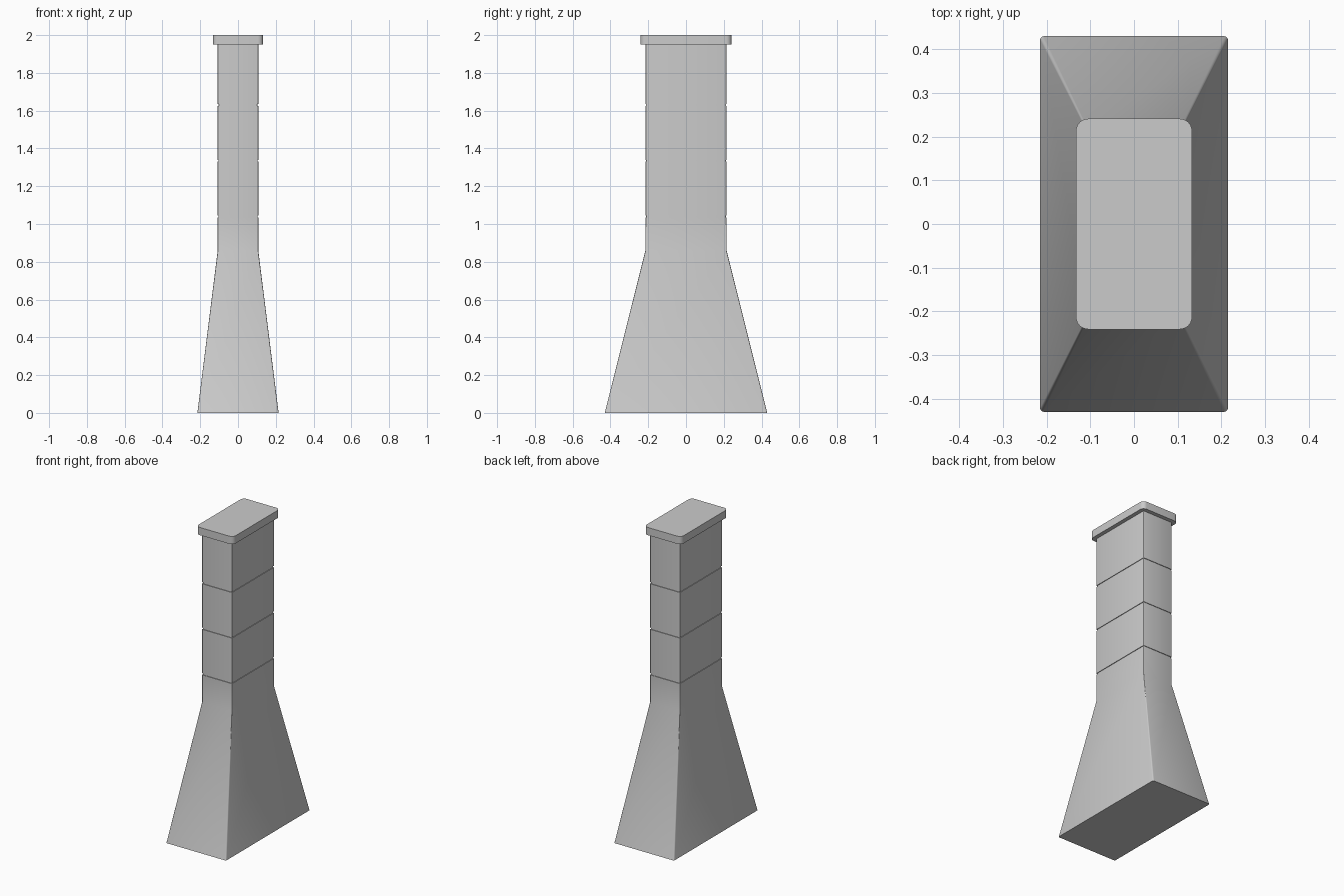
import bpy, bmesh, math

if "Cube" in bpy.data.objects:
    bpy.data.objects.remove(bpy.data.objects["Cube"])


def rounded_ring(bm, hx, hy, z, r, seg):
    """Ring of vertices forming a rounded rectangle at height z."""
    ring = []
    for i, (sx, sy) in enumerate([(1, 1), (-1, 1), (-1, -1), (1, -1)]):
        for k in range(seg + 1):
            a = math.pi / 2 * (i + k / seg)
            ring.append(bm.verts.new((sx * (hx - r) + r * math.cos(a),
                                      sy * (hy - r) + r * math.sin(a), z)))
    return ring


def loft(name, sections, seg):
    """Closed solid through (half_x, half_y, z, corner_radius) sections."""
    bm = bmesh.new()
    rings = [rounded_ring(bm, *s, seg) for s in sections]
    for lo, hi in zip(rings, rings[1:]):
        n = len(lo)
        for i in range(n):
            j = (i + 1) % n
            bm.faces.new((lo[i], lo[j], hi[j], hi[i]))
    bm.faces.new(rings[0][::-1])
    bm.faces.new(rings[-1])
    mesh = bpy.data.meshes.new(name)
    bm.to_mesh(mesh)
    bm.free()
    obj = bpy.data.objects.new(name, mesh)
    bpy.context.collection.objects.link(obj)
    bpy.context.view_layer.objects.active = obj
    obj.select_set(True)
    bpy.ops.object.shade_smooth_by_angle(angle=math.radians(30))
    obj.select_set(False)
    return obj


HX, HY = 0.1075, 0.215      # shaft half sizes
GROOVE, HALF = 0.004, 0.005  # groove depth and half height

# Flared base and straight shaft with three thin grooves
body = [(2 * HX, 2 * HY, 0, 0.008), (HX, HY, 0.86, 0.004)]
for z in (1.04, 1.335, 1.63):
    inner = (HX - GROOVE, HY - GROOVE)
    body += [(HX, HY, z - HALF, 0.004), (*inner, z - HALF, 0.004),
             (*inner, z + HALF, 0.004), (HX, HY, z + HALF, 0.004)]
body.append((HX, HY, 1.95, 0.004))
loft("chimney_shaft", body, 3)

# Overhanging cap slab with rounded corners
loft("cap", [(0.133, 0.241, 1.95, 0.028), (0.133, 0.241, 2.0, 0.028)], 6)
